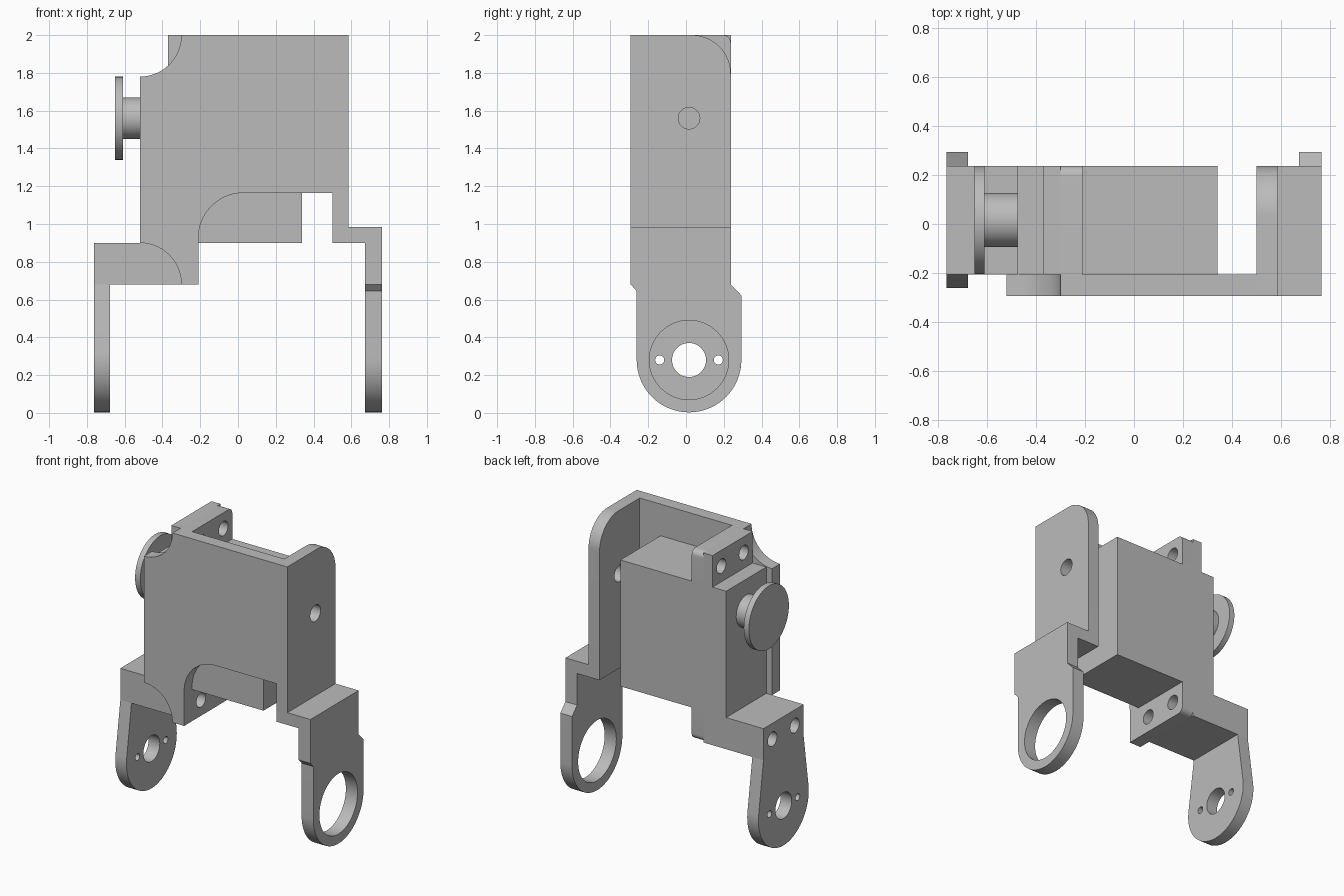
import bpy, bmesh
from math import cos, sin, radians, hypot, atan2, acos, degrees, pi
from mathutils import Vector

cube = bpy.data.objects.get("Cube")
if cube:
    bpy.data.objects.remove(cube)

grey = bpy.data.materials.new("light_grey")
grey.use_nodes = True
grey.diffuse_color = (0.5, 0.5, 0.5, 1)
for node in grey.node_tree.nodes:
    if node.type == 'BSDF_PRINCIPLED':
        node.inputs["Base Color"].default_value = (0.5, 0.5, 0.5, 1)

# Shared dimensions
FRONT, INNER, BACK = -0.293, -0.205, 0.237   # depth planes
MID = (INNER + BACK) / 2
EDGE = 0.763                                 # outer side planes
LEG_Z, LEG_R = 0.28, 0.277                   # leg pivot
LOW, BASE, TOP_BODY, TOP = 0.68, 0.9, 1.78, 2.0
EAR = BASE - LOW


def arc(cu, cv, r, a0, a1, n=20):
    return [(cu + r * cos(radians(a0 + (a1 - a0) * i / n)),
             cv + r * sin(radians(a0 + (a1 - a0) * i / n))) for i in range(n + 1)]


def circle(cu, cv, r, n=48):
    return arc(cu, cv, r, 0, 360, n)[:-1]


def rect(u0, u1, v0, v1):
    return [(u0, v0), (u1, v0), (u1, v1), (u0, v1)]


def extrude(name, axis, start, end, outline, holes=()):
    """Fill an outline with holes and extrude it along x or y."""
    bm = bmesh.new()
    for loop in [outline, *holes]:
        verts = [bm.verts.new((start, u, v) if axis == 'X' else (u, start, v))
                 for u, v in loop]
        for i, vert in enumerate(verts):
            bm.edges.new((vert, verts[i - 1]))
    normal = Vector((1, 0, 0)) if axis == 'X' else Vector((0, 1, 0))
    bmesh.ops.triangle_fill(bm, edges=bm.edges[:], use_beauty=True, normal=normal)
    out = bmesh.ops.extrude_face_region(bm, geom=bm.faces[:])
    moved = [g for g in out["geom"] if isinstance(g, bmesh.types.BMVert)]
    bmesh.ops.translate(bm, verts=moved, vec=normal * (end - start))
    bmesh.ops.recalc_face_normals(bm, faces=bm.faces[:])
    mesh = bpy.data.meshes.new(name)
    bm.to_mesh(mesh)
    bm.free()
    mesh.materials.append(grey)
    obj = bpy.data.objects.new(name, mesh)
    bpy.context.collection.objects.link(obj)
    bpy.ops.object.select_all(action='DESELECT')
    obj.select_set(True)
    bpy.context.view_layer.objects.active = obj
    bpy.ops.object.shade_smooth_by_angle(angle=radians(30))
    return obj


def screw_holes(z):
    return [circle(MID + s * 0.123, z, 0.05, 32) for s in (-1, 1)]


# Front plate with scooped corners and a rounded lower opening
plate = (arc(-0.52, TOP, EAR, 270, 360)
         + [(0.5, TOP), (0.5, 1.165)]
         + arc(0.03, 0.925, 0.24, 90, 180)
         + [(-0.21, LOW)]
         + arc(-0.52, LOW, EAR, 0, 90))
extrude("front_plate", 'Y', FRONT, INNER, plate)

# Side wall with rounded rear corner and pivot hole
wall = ([(FRONT, BASE), (BACK, BASE)]
        + arc(BACK - 0.205, TOP - 0.205, 0.205, 0, 90) + [(FRONT, TOP)])
extrude("side_wall", 'X', 0.5, 0.585, wall, [circle(MID, 1.56, 0.057)])

# Motor body and its upper mounting ear
extrude("motor_body", 'X', -0.475, 0.34, rect(INNER, BACK, BASE, TOP_BODY))
extrude("motor_ear", 'X', -0.37, -0.3, rect(INNER, BACK, TOP_BODY, TOP),
        screw_holes(TOP - EAR / 2))

# Frame flanges, each with one rounded outer rear corner
r = 0.04
upper = ([(INNER, TOP_BODY), (BACK, TOP_BODY)]
         + arc(BACK - r, TOP - r, r, 0, 90, 10) + [(INNER, TOP)])
lower = ([(INNER, BASE), (INNER, LOW)]
         + arc(BACK - r, LOW + r, r, -90, 0, 10) + [(BACK, BASE)])
extrude("upper_flange", 'X', -0.3, -0.21, upper, screw_holes(TOP - EAR / 2))
extrude("lower_flange", 'X', -0.3, -0.21, lower, screw_holes(LOW + EAR / 2))

# Output shaft and horn disc
extrude("shaft", 'X', -0.61, -0.475, circle(MID, 1.56, 0.11))
extrude("horn_disc", 'X', -0.65, -0.61, circle(MID, 1.56, EAR, 64))

# Right bracket block and its flared leg
extrude("right_bracket", 'X', -EDGE, -0.3, rect(INNER, BACK, LOW, BASE),
        screw_holes(LOW + EAR / 2))
half, rise = (BACK - INNER) / 2, LOW - LEG_Z
tangent = degrees(atan2(rise, half) - acos(LEG_R / hypot(half, rise)))
flared = [(INNER, LOW)] + arc(MID, LEG_Z, LEG_R, 180 - tangent, 360 + tangent, 48) + [(BACK, LOW)]
extrude("right_leg", 'X', -EDGE, -0.677, flared,
        [circle(MID, LEG_Z, 0.09)]
        + [circle(MID + s * 0.155, LEG_Z, 0.024, 24) for s in (-1, 1)])

# Left step and ring leg
STEP = 0.985
extrude("left_step", 'X', 0.585, 0.673, rect(FRONT, BACK, BASE, STEP))
ring = ([(FRONT, STEP), (FRONT, LOW), (MID - LEG_R, 0.645)]
        + arc(MID, LEG_Z, LEG_R, 180, 360, 48)
        + [(MID + LEG_R, 0.622), (BACK, LOW), (BACK, STEP)])
extrude("left_ring_leg", 'X', 0.673, EDGE, ring, [circle(MID, LEG_Z, 0.21, 64)])
